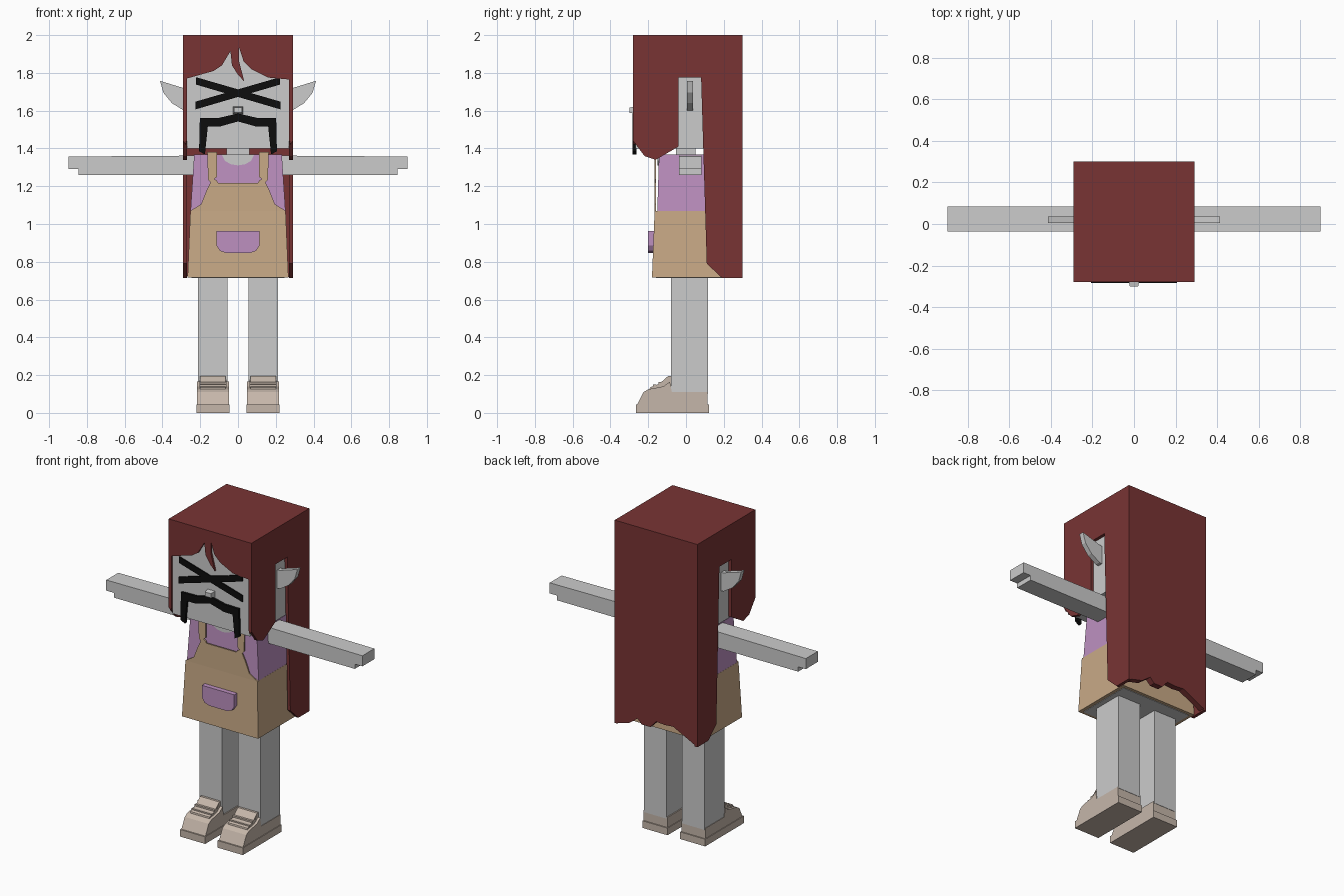
import bpy
import bmesh
from mathutils import Vector

default_cube = bpy.data.objects.get("Cube")
if default_cube:
    bpy.data.objects.remove(default_cube, do_unlink=True)


def make_material(name, red, green, blue):
    material = bpy.data.materials.new(name)
    material.use_nodes = True
    colour = (red, green, blue, 1)
    material.diffuse_color = colour
    shader = material.node_tree.nodes["Principled BSDF"]
    shader.inputs["Base Color"].default_value = colour
    shader.inputs["Roughness"].default_value = 0.8
    return material


hair_red = make_material("hair_red", 0.19, 0.034, 0.034)
skin_grey = make_material("skin_grey", 0.6, 0.6, 0.6)
apron_tan = make_material("apron_tan", 0.58, 0.4, 0.24)
shirt_mauve = make_material("shirt_mauve", 0.51, 0.28, 0.53)
shoe_beige = make_material("shoe_beige", 0.56, 0.47, 0.4)
ink_black = make_material("ink_black", 0.004, 0.004, 0.004)


def finish(name, bm, material):
    """Turn a bmesh into a named object with one colour."""
    bmesh.ops.recalc_face_normals(bm, faces=bm.faces)
    mesh = bpy.data.meshes.new(name)
    bm.to_mesh(mesh)
    bm.free()
    mesh.materials.append(material)
    obj = bpy.data.objects.new(name, mesh)
    bpy.context.collection.objects.link(obj)
    return obj


def prism(name, outline, axis, low, high, material, mirror=False):
    """Extrude a flat outline along x or y; optionally flip it across x."""
    bm = bmesh.new()
    side = -1 if mirror else 1
    corners = []
    for a, z in outline:
        point = (low, a, z) if axis == "x" else (a, low, z)
        corners.append(bm.verts.new((side * point[0], point[1], point[2])))
    face = bm.faces.new(corners)
    moved = bmesh.ops.extrude_face_region(bm, geom=[face])["geom"]
    depth = high - low
    shift = Vector((side * depth, 0, 0)) if axis == "x" else Vector((0, depth, 0))
    verts = [item for item in moved if isinstance(item, bmesh.types.BMVert)]
    bmesh.ops.translate(bm, verts=verts, vec=shift)
    return finish(name, bm, material)


def box(name, x, y, z, material, mirror=False):
    outline = [(x[0], z[0]), (x[1], z[0]), (x[1], z[1]), (x[0], z[1])]
    if mirror:
        outline = [(-a, b) for a, b in outline]
    return prism(name, outline, "y", y[0], y[1], material)


def tapered(name, rings, material):
    """Loft rectangles given as (z, half width, front, back)."""
    bm = bmesh.new()
    loops = []
    for z, half, front, back in rings:
        corners = [(-half, front), (half, front), (half, back), (-half, back)]
        loops.append([bm.verts.new((x, y, z)) for x, y in corners])
    for lower, upper in zip(loops, loops[1:]):
        for i in range(4):
            j = (i + 1) % 4
            bm.faces.new((lower[i], lower[j], upper[j], upper[i]))
    bm.faces.new(loops[0])
    bm.faces.new(loops[-1])
    return finish(name, bm, material)


def both_sides(outline):
    """Complete a right-hand outline with its mirror image."""
    return outline + [(-x, z) for x, z in reversed(outline) if x != 0]


# Head, neck and nose
box("head", (-0.271, 0.271), (-0.268, 0.26), (1.4, 1.97), skin_grey)
box("neck", (-0.06, 0.06), (-0.053, 0.05), (1.3, 1.41), skin_grey)
nose = box("nose", (-0.027, 0.027), (-0.3, -0.265), (1.583, 1.622), skin_grey)
for vert in nose.data.vertices:
    if vert.co.y < -0.29:
        vert.co.x *= 0.75
        vert.co.z += 0.006 if vert.co.z < 1.6 else -0.006

# Hair: cap, fringe, side curtains and ragged back
box("hair_cap", (-0.29, 0.29), (-0.28, 0.3), (1.95, 2), hair_red)
fringe = [(-0.29, 2), (-0.29, 1.44), (-0.275, 1.42), (-0.272, 1.77), (-0.13, 1.81),
          (-0.085, 1.84), (-0.04, 1.915), (-0.032, 1.84), (0, 1.79), (0.033, 1.755),
          (0.006, 1.86), (0.006, 1.935), (0.03, 1.86), (0.07, 1.82), (0.16, 1.775),
          (0.272, 1.765), (0.275, 1.42), (0.29, 1.44), (0.29, 2)]
prism("hair_fringe", fringe, "y", -0.28, -0.267, hair_red)

curtain = [(-0.28, 2), (-0.28, 1.44), (-0.22, 1.36), (-0.16, 1.34), (-0.04, 1.41),
           (-0.04, 1.775), (0.08, 1.775), (0.11, 0.79), (0.19, 0.715),
           (0.3, 0.715), (0.3, 2)]
ragged = [(-0.29, 2), (-0.29, 0.715), (-0.2, 0.76), (-0.12, 0.8), (-0.06, 0.795),
          (0, 0.8), (0.04, 0.755), (0.1, 0.755), (0.13, 0.785), (0.19, 0.74),
          (0.29, 0.715), (0.29, 2)]
prism("hair_back", ragged, "y", 0.262, 0.3, hair_red)

# Painted face: crossed eye bars and drooping moustache
for side in (-1, 1):
    bar = [(-0.222, 1.777), (0.224, 1.648), (0.224, 1.607), (-0.222, 1.738)]
    prism("eye_bar", [(side * x, z) for x, z in bar], "y", -0.276, -0.267, ink_black)
moustache = both_sides([(0, 1.585), (0.1, 1.562), (0.202, 1.56), (0.206, 1.385),
                        (0.175, 1.368), (0.16, 1.515), (0.1, 1.515), (0, 1.543)])
prism("moustache", moustache, "y", -0.283, -0.263, ink_black)

# Torso: shirt, neckline, skirt and its underside
tapered("shirt", [(1.06, 0.252, -0.152, 0.19), (1.367, 0.232, -0.143, 0.18)], shirt_mauve)
neckline = both_sides([(0, 1.31), (0.04, 1.317), (0.07, 1.335), (0.085, 1.367)])
prism("neckline", neckline, "y", -0.15, -0.142, skin_grey)
tapered("skirt", [(0.717, 0.267, -0.18, 0.22), (1.07, 0.252, -0.166, 0.205)], apron_tan)
box("body_underside", (-0.245, 0.245), (-0.16, 0.2), (0.714, 0.73), skin_grey)

# Apron bib with straps, and pocket
bib = both_sides([(0, 1.217), (0.105, 1.217), (0.112, 1.23), (0.14, 1.245), (0.158, 1.235),
                  (0.145, 1.22), (0.165, 1.18), (0.195, 1.105), (0.252, 1.07)])
prism("apron_bib", bib, "y", -0.166, -0.158, apron_tan)
pocket = both_sides([(0.113, 0.962), (0.113, 0.885), (0.095, 0.857), (0.06, 0.846)])
prism("apron_pocket", pocket, "y", -0.2, -0.168, shirt_mauve)

# Paired parts
strap = [(0.11, 1.38), (0.163, 1.38), (0.158, 1.235), (0.14, 1.225), (0.112, 1.25)]
ear = [(0.26, 1.715), (0.29, 1.72), (0.413, 1.758), (0.395, 1.695), (0.35, 1.64),
       (0.29, 1.603), (0.26, 1.6)]
arm = [(0.22, 1.26), (0.845, 1.26), (0.845, 1.29), (0.898, 1.29), (0.898, 1.357),
       (0.22, 1.362)]
upper_shoe = [(0.115, 0.04), (0.115, 0.11), (-0.075, 0.11), (-0.085, 0.165), (-0.12, 0.14),
              (-0.2, 0.125), (-0.225, 0.11), (-0.26, 0.04)]
tongue = [(-0.07, 0.1), (-0.07, 0.195), (-0.095, 0.195), (-0.14, 0.155),
          (-0.19, 0.135), (-0.2, 0.1)]
for prefix, side in (("left", 1), ("right", -1)):
    flip = side < 0

    def mirrored(points):
        return [(side * x, z) for x, z in points]

    prism(prefix + "_hair_curtain", curtain, "x", 0.271, 0.29, hair_red, flip)
    prism(prefix + "_strap", mirrored(strap), "y", -0.166, -0.158, apron_tan)
    prism(prefix + "_ear", mirrored(ear), "y", 0.005, 0.037, skin_grey)
    prism(prefix + "_arm", mirrored(arm), "y", -0.037, 0.083, skin_grey)
    box(prefix + "_leg", (0.055, 0.213), (-0.08, 0.117), (0.1, 0.75), skin_grey, flip)
    # Shoe: sole, upper, tongue and lace bars
    box(prefix + "_sole", (0.044, 0.22), (-0.266, 0.122), (0, 0.045), shoe_beige, flip)
    prism(prefix + "_shoe", upper_shoe, "x", 0.048, 0.216, shoe_beige, flip)
    prism(prefix + "_tongue", tongue, "x", 0.065, 0.2, shoe_beige, flip)
    for i in range(3):
        y = -0.175 + 0.03 * i
        z = 0.135 + 0.014 * i
        box(prefix + "_lace", (0.062, 0.203), (y, y + 0.016), (z, z + 0.014), shoe_beige, flip)
